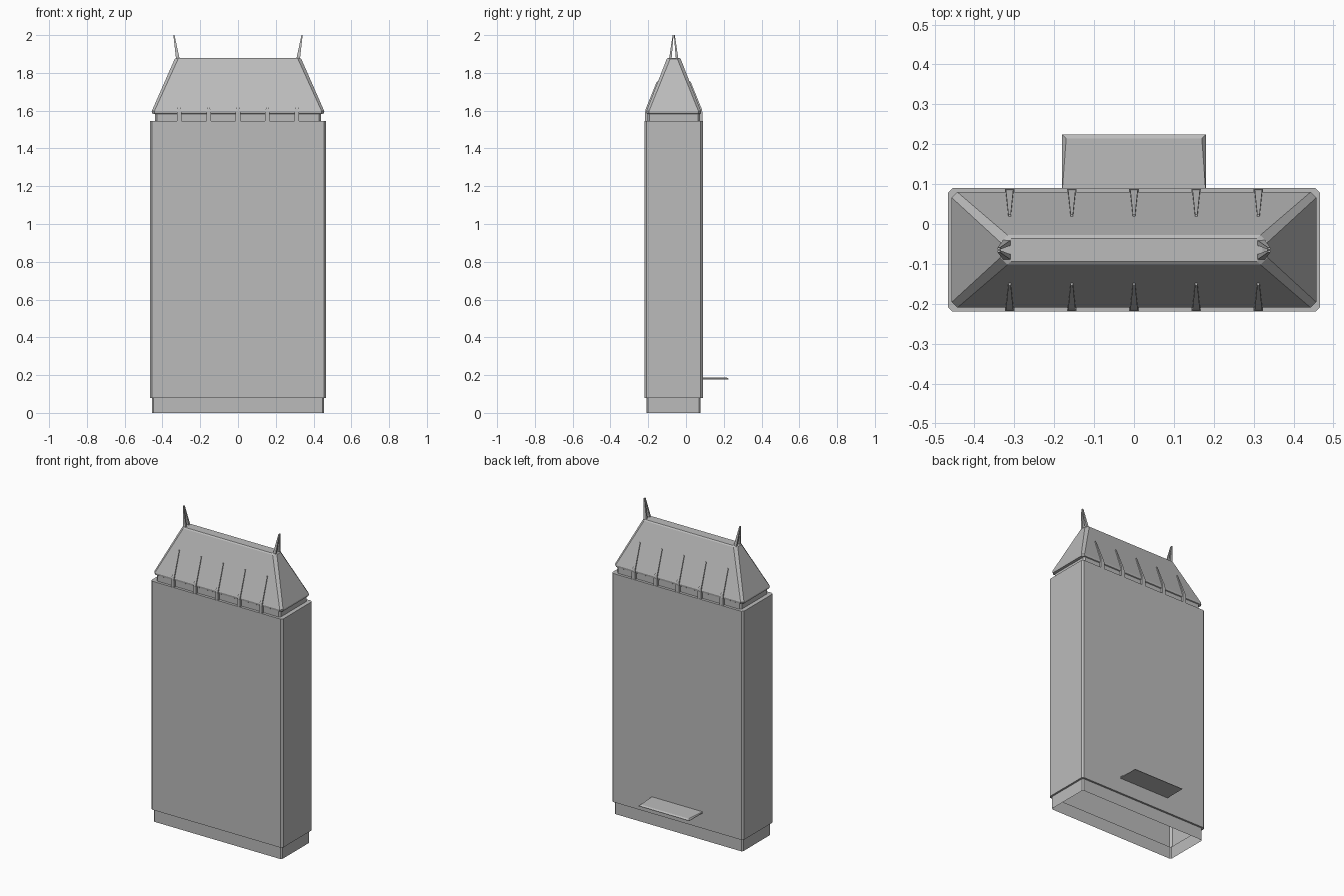
import bpy, bmesh

cube = bpy.data.objects.get("Cube")
if cube:
    bpy.data.objects.remove(cube, do_unlink=True)

CY = -0.065   # depth centre of the tower

grey = bpy.data.materials.new("plain grey")
grey.use_nodes = True
colour = (0.5, 0.5, 0.5, 1)
grey.diffuse_color = colour
grey.node_tree.nodes["Principled BSDF"].inputs["Base Color"].default_value = colour


def ring(hx, hy, z, c, cy=CY):
    """Rectangle with cut corners."""
    return [(sx * x, cy + sy * y, z) for sx, sy, x, y in (
        (1, -1, hx - c, hy), (1, -1, hx, hy - c), (1, 1, hx, hy - c), (1, 1, hx - c, hy),
        (-1, 1, hx - c, hy), (-1, 1, hx, hy - c), (-1, -1, hx, hy - c), (-1, -1, hx - c, hy))]


def loft(name, rings, bottom=False, top=False):
    bm = bmesh.new()
    loops = [[bm.verts.new(p) for p in r] for r in rings]
    n = len(loops[0])
    for a, b in zip(loops, loops[1:]):
        for i in range(n):
            j = (i + 1) % n
            bm.faces.new((a[i], a[j], b[j], b[i]))
    if bottom:
        bm.faces.new(loops[0][::-1])
    if top:
        bm.faces.new(loops[-1])
    if bottom and top:
        bmesh.ops.recalc_face_normals(bm, faces=bm.faces)
    mesh = bpy.data.meshes.new(name)
    bm.to_mesh(mesh)
    bm.free()
    mesh.materials.append(grey)
    obj = bpy.data.objects.new(name, mesh)
    bpy.context.collection.objects.link(obj)
    return obj


# Hollow plinth, open underneath
loft("base", [ring(0.455, 0.143, 0, 0.008), ring(0.455, 0.143, 0.08, 0.008)])

# Tall slab body with rims at both ends
loft("body", [ring(0.455, 0.143, 0.08, 0.008), ring(0.467, 0.155, 0.08, 0.012),
              ring(0.467, 0.155, 1.545, 0.012), ring(0.44, 0.138, 1.545, 0.01)])

# Recessed neck under the eaves
loft("neck", [ring(0.44, 0.138, 1.545, 0.01), ring(0.44, 0.138, 1.585, 0.01)])

# Hipped roof with a softened ridge
loft("roof", [ring(0.44, 0.138, 1.582, 0.01), ring(0.455, 0.143, 1.585, 0.014),
              ring(0.457, 0.145, 1.597, 0.014), ring(0.335, 0.037, 1.874, 0.018),
              ring(0.322, 0.029, 1.88, 0.014)], top=True)


def section(x, hw, y0, y1, z):
    return [(x - hw, y0, z), (x + hw, y0, z), (x + hw, y1, z), (x - hw, y1, z)]


# Brackets and tapering ribs along both long sides
for side, label in ((-1, "front"), (1, "back")):
    for i in range(5):
        x = (i - 2) * 0.156
        loft(f"{label}_bracket_{i + 1}",
             [section(x, 0.012, CY + side * 0.13, CY + side * 0.153, z) for z in (1.545, 1.592)],
             True, True)
        loft(f"{label}_rib_{i + 1}",
             [section(x, 0.010, CY + side * 0.13, CY + side * 0.152, 1.59),
              section(x, 0.009, CY + side * 0.12, CY + side * 0.148, 1.61),
              section(x, 0.003, CY + side * 0.075, CY + side * 0.089, 1.755)], True, True)

# Paired spikes leaning outwards at the ridge ends
for sx, label in ((1, "left"), (-1, "right")):
    for sy, end in ((-1, "front"), (1, "back")):
        loft(f"{label}_{end}_spike",
             [section(sx * 0.317, 0.010, CY + sy * 0.012, CY + sy * 0.026, 1.865),
              section(sx * 0.339, 0.003, CY + sy * 0.001, CY + sy * 0.006, 2.0)], True, True)

# Thin step behind, bevelled on its outer edges
loft("back_step",
     [[(-0.18, 0.08, z), (0.18, 0.08, z), (0.18, 0.225, z), (-0.18, 0.225, z)] for z in (0.178, 0.181)]
     + [[(-0.18, 0.08, 0.187), (0.18, 0.08, 0.187), (0.17, 0.215, 0.187), (-0.17, 0.215, 0.187)]],
     True, True)
